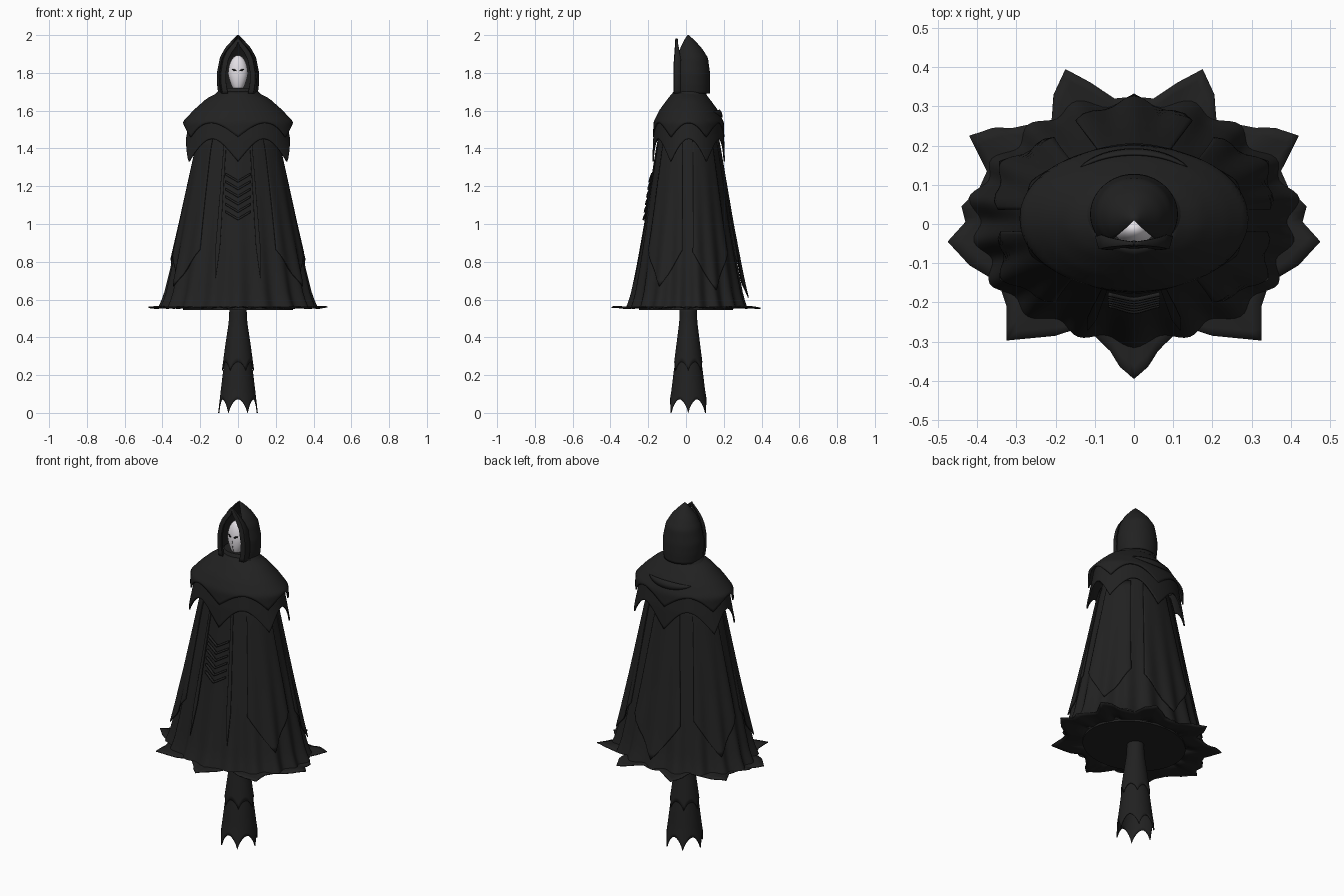
import bpy, bmesh, math
from math import sin, cos, pi, radians
from mathutils import Vector

cube = bpy.data.objects.get("Cube")
if cube:
    bpy.data.objects.remove(cube)


def material(name, r, g, b):
    m = bpy.data.materials.new(name)
    m.use_nodes = True
    m.diffuse_color = (r, g, b, 1)
    bsdf = m.node_tree.nodes["Principled BSDF"]
    bsdf.inputs["Base Color"].default_value = (r, g, b, 1)
    bsdf.inputs["Roughness"].default_value = 0.9
    return m


CLOTH = material("charcoal cloth", .0155, .0155, .0155)
DARK = material("black trim", .006, .006, .006)
BONE = material("pale bone", .78, .75, .79)


def grid(name, rows, mat, closed=False, thick=0.0, cap=False):
    """Skin rows of points; optionally wrap round, cap the ends, thicken."""
    bm = bmesh.new()
    vs = [[bm.verts.new(p) for p in row] for row in rows]
    n = len(rows[0])
    for a, b in zip(vs, vs[1:]):
        for i in range(n if closed else n - 1):
            j = (i + 1) % n
            bm.faces.new((a[i], a[j], b[j], b[i]))
    if cap:
        bm.faces.new(vs[0])
        bm.faces.new(vs[-1])
    bmesh.ops.remove_doubles(bm, verts=bm.verts, dist=1e-5)
    bmesh.ops.recalc_face_normals(bm, faces=bm.faces)
    me = bpy.data.meshes.new(name)
    bm.to_mesh(me)
    bm.free()
    ob = bpy.data.objects.new(name, me)
    bpy.context.collection.objects.link(ob)
    me.materials.append(mat)
    if thick:
        mod = ob.modifiers.new("thickness", 'SOLIDIFY')
        mod.thickness = thick
        mod.offset = 0
    bpy.ops.object.select_all(action='DESELECT')
    bpy.context.view_layer.objects.active = ob
    ob.select_set(True)
    bpy.ops.object.shade_smooth_by_angle(angle=radians(35))
    return ob


def radii(profile, z):
    """Interpolate (z, rx, ry) entries, listed from the top down."""
    if z >= profile[0][0]:
        return profile[0][1:]
    for (z0, *a), (z1, *b) in zip(profile, profile[1:]):
        if z >= z1:
            t = (z0 - z) / (z0 - z1)
            return [p + (q - p) * t for p, q in zip(a, b)]
    return profile[-1][1:]


def around(profile, a, z, cy=0.0, off=0.0, k=1.0):
    """Point on an oval section; angle 0 is the front."""
    rx, ry = radii(profile, z)
    return Vector(((rx * k + off) * sin(a), cy - (ry * k + off) * cos(a), z))


def ring(n):
    return [2 * pi * i / n for i in range(n)]


# Robe with folds that deepen toward the hem
ROBE = [(1.5, .19, .15), (1.4, .222, .167), (1.0, .306, .227), (.75, .36, .27), (.62, .39, .295), (.56, .415, .315)]


def robe(a, z, off=0.0):
    amp = .055 * max(0, (1.5 - z) / .94) ** 1.7
    fold = cos(18 * a) * .7 + cos(7 * a) * .3
    return around(ROBE, a, z, .009, off, 1 + amp * (fold - .4))


grid("robe", [[robe(a, 1.5 - .94 * i / 24) for a in ring(180)] for i in range(25)], CLOTH, True)

# Ragged hem lying flat round the robe, and the closed underside
half = [(0, -.395), (.035, -.365), (.06, -.325), (.1, -.285), (.14, -.265), (.2, -.285), (.325, -.297),
        (.325, -.21), (.345, -.15), (.42, -.105), (.475, -.045), (.43, .005), (.44, .045), (.395, .09),
        (.375, .135), (.42, .225), (.36, .245), (.31, .245), (.21, .265), (.205, .33), (.175, .395),
        (.11, .36), (.05, .32), (0, .325)]
outline = half + [(-x, y) for x, y in half[-2:0:-1]]
edge = []
for p, q in zip(outline, outline[1:] + outline[:1]):
    for t in (0, .33, .67):
        edge.append((p[0] + (q[0] - p[0]) * t, p[1] + (q[1] - p[1]) * t))
hem_rows = []
for s in (.6, .8, .92, 1):
    hem_rows.append([(x * s, y * s, .558 + .004 * sin(i * .7) * s) for i, (x, y) in enumerate(edge)])
grid("ragged_hem", hem_rows, CLOTH, True, .006)
DISC = [(1, .29, .25)]
grid("underside", [[(p.x, p.y, z) for p in (around(DISC, a, 1) for a in ring(64))]
                   for z in (.56, .545)], CLOTH, True, cap=True)


# Long pointed panels and ribbons lying on the robe
def panel(name, centre, width, top, tip, lift=0.0):
    rows = []
    for i in range(25):
        s = i / 24
        w = width * (.85 + .15 * s / .75) if s < .75 else width * (1 - s) / .25
        rows.append([robe(centre + w * u / 12, top + (tip - top) * s, .005 + lift * s)
                     for u in range(-12, 13)])
    grid(name, rows, CLOTH, thick=.005)


for side, s in (("left", 1), ("right", -1)):
    panel(f"front_panel_{side}", s * radians(60), .42, 1.45, .67, .004)
    panel(f"back_panel_{side}", s * radians(120), .42, 1.45, .65, .004)
    panel(f"front_ribbon_{side}", s * radians(18), .035, 1.42, .7, .012)
panel("back_panel", pi, .42, 1.45, .61, .018)

# Thin chevron ridges down the chest
for k in range(6):
    z0 = 1.265 - .04 * k
    rows = []
    for h in (0, .012):
        row = []
        for u in range(-6, 7):
            x = .064 * u / 6
            z = z0 - .045 + abs(x) * .6 + h
            row.append(robe(math.asin(x / radii(ROBE, z)[0]), z, .008))
        rows.append(row)
    grid(f"chest_chevron_{k + 1}", rows, CLOTH, thick=.01)

# Two-layer shoulder cape with six pointed scallops
UPPER = [(1.7, .09, .075), (1.66, .165, .108), (1.6, .232, .152), (1.54, .288, .182), (1.46, .288, .185)]
LOWER = [(1.56, .25, .17), (1.45, .272, .184), (1.34, .298, .188)]


def scallop(a):
    return 1 - abs(sin(3 * a))


def cape(name, profile, top, peak, depth):
    rows = []
    for i in range(15):
        s = i / 14
        rows.append([around(profile, a, top + (peak - depth * scallop(a) - top) * s, .014)
                     for a in ring(120)])
    grid(name, rows, CLOTH, True, .008)


cape("cape_upper", UPPER, 1.7, 1.535, .075)
cape("cape_lower", LOWER, 1.56, 1.45, .12)
grid("neck", [[around(UPPER, a, z, .02) for a in ring(48)] for z in (1.72, 1.68)], CLOTH, True, cap=True)

# Crescent fold on the back of the cape
rows = []
for h in (-1, 0, 1):
    row = []
    for i in range(17):
        t = i / 8 - 1
        bulge = 1 - t * t
        row.append(around(UPPER, pi + .6 * t, 1.595 + .02 * h * bulge - .01 * bulge, .014,
                          .003 + .012 * bulge * (1 if h >= 0 else .3)))
    rows.append(row)
grid("back_crescent_fold", rows, CLOTH, thick=.006)

# Hood shell, open at the front and running up to a point
HOOD = [(2.0, .0, .0), (1.97, .03, .03), (1.93, .066, .062), (1.88, .093, .088),
        (1.8, .109, .099), (1.74, .108, .1), (1.69, .102, .098)]
rows = []
for i in range(25):
    z = 2.0 - .31 * i / 24
    cy = .01 + .015 * min(1, (2 - z) / .12)
    rows.append([around(HOOD, radians(40 + 280 * j / 48), z, cy) for j in range(49)])
grid("hood_shell", rows, CLOTH, thick=.006)

# Pointed arch framing the hood opening: (z, outer x, inner x)
ARCH = [(1.98, 0.0, 0.0), (1.95, .03, .004), (1.91, .06, .033), (1.87, .077, .053),
        (1.8, .089, .066), (1.74, .088, .064), (1.69, .08, .055)]
for side, s in (("left", 1), ("right", -1)):
    rows = []
    for i in range(17):
        z = 1.98 - .29 * i / 16
        outer, inner = radii(ARCH, z)
        y = -.052 - .01 * min(1, i / 8)
        back = .006 + .026 * min(1, i / 6)
        rows.append([(s * outer * 1.1, y + back, z), (s * outer, y, z), (s * inner, y - .003, z),
                     (s * inner, y + .01, z)])
    grid(f"hood_arch_{side}", rows, CLOTH, thick=.004)

# Mask with a tapered chin
ZC, ZR = 1.793, .1


def mask(x, z, off=0.0):
    v = (z - ZC) / ZR
    w = .052 * (1 + .3 * min(0, v))
    return Vector((x, -.012 - .04 * math.sqrt(max(0, 1 - v * v - (x / w) ** 2)) - off, z))


rows = []
for i in range(25):
    v = cos(pi * i / 24)
    w = .052 * (1 + .3 * min(0, v)) * math.sqrt(max(0, 1 - v * v))
    rows.append([(w * sin(a), -.012 - .04 * math.sqrt(max(0, 1 - v * v)) * cos(a), ZC + ZR * v)
                 for a in ring(32)])
grid("mask", rows, BONE, True)

# Slanted eye slits and the seam down the mask
for side, s in (("left", 1), ("right", -1)):
    rows = []
    for h in (-1, 1):
        rows.append([mask(s * (.008 + .024 * u / 6),
                          1.811 + .008 * u / 6 + h * .005 * sin(pi * (u + .6) / 7.2), .002)
                     for u in range(7)])
    grid(f"eye_{side}", rows, DARK, thick=.002)
grid("mask_seam", [[mask(x, 1.72 + .07 * i / 8, .0006) for x in (-.0007, .0007)] for i in range(9)],
     DARK, thick=.001)

# Single stem leg and its clawed foot covering
LEG = [(.56, .042, .042), (.48, .046, .045), (.36, .064, .06), (.22, .083, .078)]
FOOT = [(.3, .066, .062), (.22, .076, .074), (.12, .088, .086), (0, .102, .106)]


def tube(name, profile, top, low, rise):
    rows = []
    for i in range(13):
        rows.append([around(profile, a, top + (low + rise * abs(cos(3 * a)) ** .7 - top) * i / 12, .012)
                     for a in ring(72)])
    grid(name, rows, CLOTH, True, .006)


tube("leg_stem", LEG, .56, .225, .045)
tube("clawed_foot", FOOT, .3, 0, .072)
